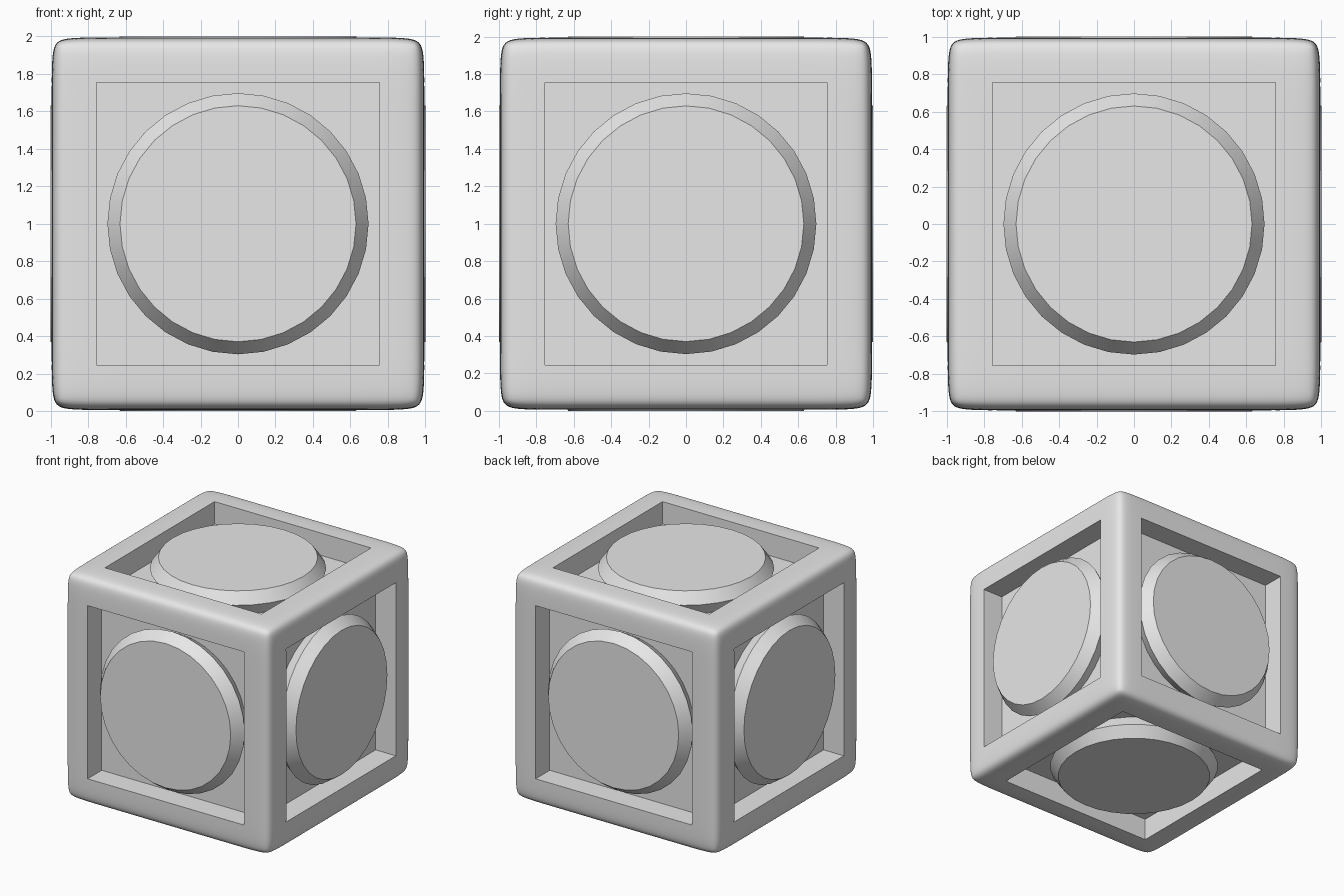
import bpy, bmesh, math
from mathutils import Matrix, Vector

if "Cube" in bpy.data.objects:
    bpy.data.objects.remove(bpy.data.objects["Cube"])

grey = bpy.data.materials.new("plain_grey")
grey.diffuse_color = (0.8, 0.8, 0.8, 1)
grey.use_nodes = True
grey.node_tree.nodes["Principled BSDF"].inputs["Base Color"].default_value = grey.diffuse_color

CENTRE = Vector((0, 0, 1))
# rotations taking +z to each of the six cube faces
TURNS = {
    "top": Matrix(),
    "bottom": Matrix.Rotation(math.pi, 4, 'X'),
    "front": Matrix.Rotation(math.pi / 2, 4, 'X'),
    "back": Matrix.Rotation(-math.pi / 2, 4, 'X'),
    "right": Matrix.Rotation(math.pi / 2, 4, 'Y'),
    "left": Matrix.Rotation(-math.pi / 2, 4, 'Y'),
}


def finish(name, bm):
    bmesh.ops.recalc_face_normals(bm, faces=bm.faces)
    me = bpy.data.meshes.new(name)
    bm.to_mesh(me)
    bm.free()
    me.materials.append(grey)
    ob = bpy.data.objects.new(name, me)
    bpy.context.collection.objects.link(ob)
    return ob


def activate(ob):
    bpy.ops.object.select_all(action='DESELECT')
    ob.select_set(True)
    bpy.context.view_layer.objects.active = ob


# soft-edged cube: support loops near the edges, then subdivision
HALF, LOOP = 0.995, 0.82
bm = bmesh.new()
bmesh.ops.create_cube(bm, size=2)
bmesh.ops.subdivide_edges(bm, edges=bm.edges[:], cuts=2, use_grid_fill=True)
for v in bm.verts:
    v.co = Vector([math.copysign(LOOP if abs(c) < 0.5 else HALF, c) for c in v.co]) + CENTRE
frame = finish("cube_frame", bm)

# one cutter holding the six window boxes
WINDOW, FLOOR = 0.755, 0.80
bm = bmesh.new()
for turn in TURNS.values():
    box = Matrix.Translation((0, 0, FLOOR + 0.2)) @ Matrix.Diagonal((2 * WINDOW, 2 * WINDOW, 0.4, 1))
    bmesh.ops.create_cube(bm, size=1, matrix=Matrix.Translation(CENTRE) @ turn @ box)
cutter = finish("window_cutter", bm)
cutter.hide_render = True

activate(frame)
sub = frame.modifiers.new("soften", 'SUBSURF')
sub.levels = sub.render_levels = 4
cut = frame.modifiers.new("windows", 'BOOLEAN')
cut.operation, cut.solver, cut.object = 'DIFFERENCE', 'EXACT', cutter
for name in ("soften", "windows"):
    bpy.ops.object.modifier_apply(modifier=name)
bpy.data.objects.remove(cutter)
bpy.ops.object.shade_smooth_by_angle(angle=math.radians(30))

# bevelled round button in every window
SIDES = 32
PROFILE = [(0.63, 0.79), (0.697, 0.905), (0.63, 1.0)]
for side, turn in TURNS.items():
    bm = bmesh.new()
    rings = [[bm.verts.new((r * math.cos(2 * math.pi * i / SIDES),
                            r * math.sin(2 * math.pi * i / SIDES), z)) for i in range(SIDES)]
             for r, z in PROFILE]
    for a, b in zip(rings, rings[1:]):
        for i in range(SIDES):
            j = (i + 1) % SIDES
            bm.faces.new((a[i], a[j], b[j], b[i]))
    bm.faces.new(rings[-1])
    bm.faces.new(rings[0][::-1])
    bm.transform(Matrix.Translation(CENTRE) @ turn)
    button = finish(side + "_button", bm)
    activate(button)
    bpy.ops.object.shade_smooth_by_angle(angle=math.radians(30))
